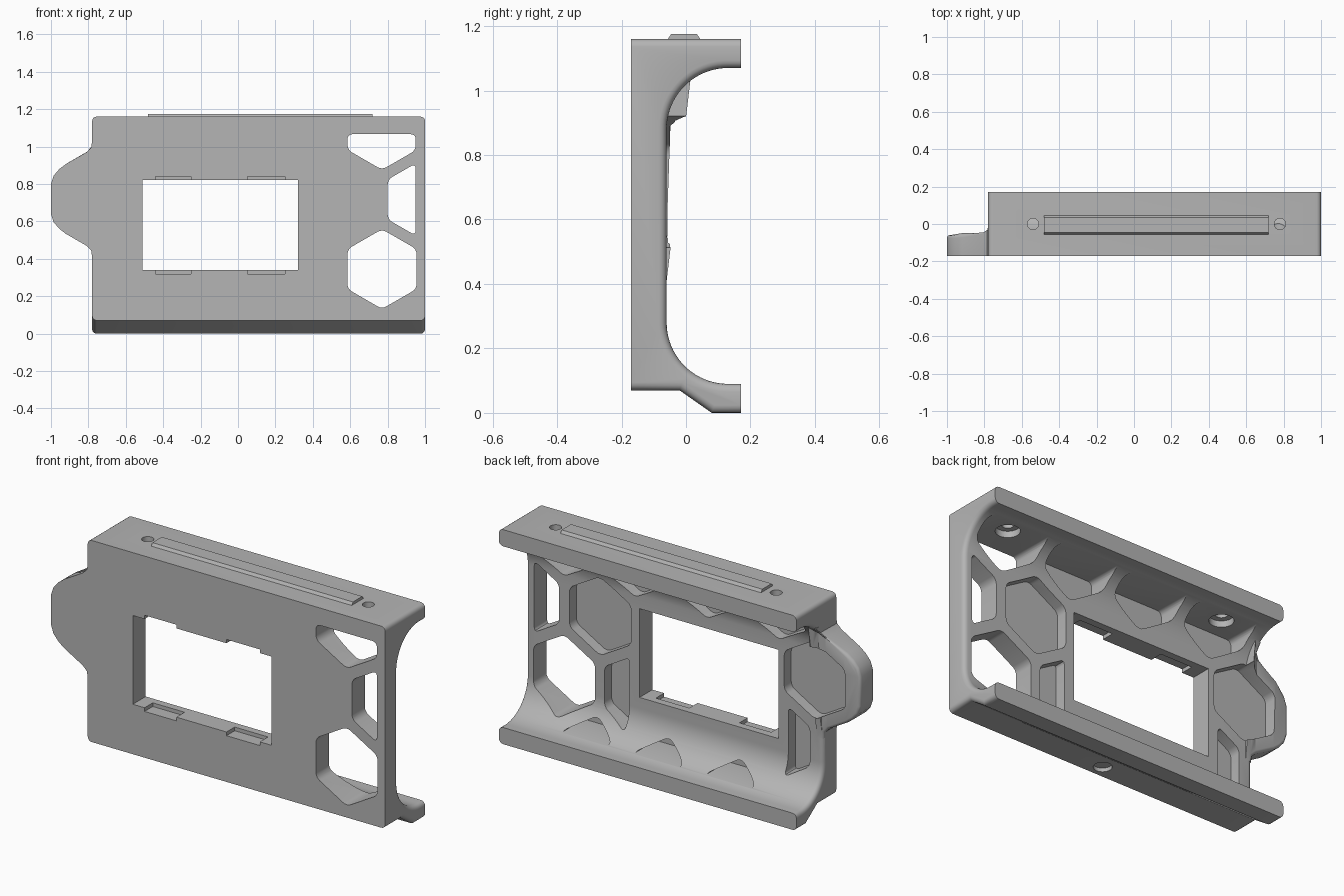
import bpy, bmesh, math

if "Cube" in bpy.data.objects:
    bpy.data.objects.remove(bpy.data.objects["Cube"], do_unlink=True)

grey = bpy.data.materials.new("plain_grey")
grey.use_nodes = True
grey.diffuse_color = (0.46, 0.46, 0.46, 1)
grey.node_tree.nodes["Principled BSDF"].inputs["Base Color"].default_value = (0.46, 0.46, 0.46, 1)

FRONT, BACK, INNER = -0.17, 0.17, -0.06   # plate and shelf depths
R, LOW, HIGH = 0.19, 0.28, 0.88           # inner arc radius and centre heights
ARC_Y = INNER + R


def make(name, bm):
    bmesh.ops.recalc_face_normals(bm, faces=bm.faces)
    mesh = bpy.data.meshes.new(name)
    bm.to_mesh(mesh)
    bm.free()
    mesh.materials.append(grey)
    ob = bpy.data.objects.new(name, mesh)
    bpy.context.collection.objects.link(ob)
    return ob


def prism(pts, axis, a, b, radius=0):
    """Extrude a 2D outline along x or y, optionally rounding its corners."""
    bm = bmesh.new()
    place = (lambda u, v, d: (d, u, v)) if axis == "x" else (lambda u, v, d: (u, d, v))
    ends = [[bm.verts.new(place(u, v, d)) for u, v in pts] for d in (a, b)]
    bm.faces.new(ends[0])
    bm.faces.new(ends[1][::-1])
    for i in range(len(pts)):
        j = (i + 1) % len(pts)
        bm.faces.new((ends[0][i], ends[1][i], ends[1][j], ends[0][j]))
    bmesh.ops.recalc_face_normals(bm, faces=bm.faces)
    if radius:
        bm.edges.ensure_lookup_table()
        long_edges = [bm.edges.get(pair) for pair in zip(*ends)]
        bmesh.ops.bevel(bm, geom=long_edges, offset=radius, segments=4,
                        profile=0.5, affect="EDGES", clamp_overlap=True)
    return bm


def boolean(target, other, operation="DIFFERENCE"):
    other.hide_render = True
    mod = target.modifiers.new("join", "BOOLEAN")
    mod.operation, mod.solver, mod.object = operation, "EXACT", other
    bpy.ops.object.select_all(action="DESELECT")
    bpy.context.view_layer.objects.active = target
    target.select_set(True)
    bpy.ops.object.modifier_apply(modifier=mod.name)
    bpy.data.objects.remove(other, do_unlink=True)


def clip(pts, axis, limit, sign):
    """Keep the part of a polygon where sign * coordinate <= sign * limit."""
    out = []
    for p, q in zip(pts, pts[1:] + pts[:1]):
        dp, dq = sign * (p[axis] - limit), sign * (q[axis] - limit)
        if dp <= 0:
            out.append(p)
        if dp * dq < 0:
            t = dp / (dp - dq)
            out.append((p[0] + t * (q[0] - p[0]), p[1] + t * (q[1] - p[1])))
    return out


def arc(cz, start, end, n=20):
    return [(ARC_Y + R * math.cos(math.radians(start + (end - start) * i / n)),
             cz + R * math.sin(math.radians(start + (end - start) * i / n)))
            for i in range(n + 1)]


# Main C-shaped body with softened end outlines
profile = [(FRONT, 1.16), (FRONT, 0.07), (-0.02, 0.07), (0.08, 0), (BACK, 0), (BACK, 0.09)]
profile += arc(LOW, 270, 180) + arc(HIGH, 180, 90) + [(BACK, 1.07), (BACK, 1.16)]
bm = prism(profile, "x", -0.78, 1)
rim = []
for e in bm.edges:
    p, q = (v.co for v in e.verts)
    flat = any(abs(p.y - y) < 1e-4 and abs(q.y - y) < 1e-4 for y in (FRONT, BACK))
    if abs(p.x - q.x) < 1e-4 and not flat:
        rim.append(e)
bmesh.ops.bevel(bm, geom=rim, offset=0.024, segments=4, profile=0.5, affect="EDGES")
body = make("frame_body", bm)

# Side tab whose back follows the inner curve of the body
half = [(-0.74, 0.31), (-0.78, 0.31), (-0.785, 0.275), (-0.81, 0.25), (-0.92, 0.187),
        (-0.955, 0.16), (-0.985, 0.125), (-1, 0.08)]
outline = [(x, 0.72 + h) for x, h in half] + [(x, 0.72 - h) for x, h in reversed(half)]
bm = prism(outline, "y", FRONT, INNER)
for v in bm.verts:
    if v.co.y > FRONT + 0.01 and v.co.z > HIGH:
        v.co.y = ARC_Y - math.sqrt(R * R - (v.co.z - HIGH) ** 2)
edges = [e for e in bm.edges if all(v.co.y > FRONT + 0.01 for v in e.verts)
         and min(v.co.x for v in e.verts) < -0.781]
bmesh.ops.bevel(bm, geom=edges, offset=0.015, segments=3, profile=0.5, affect="EDGES")
bmesh.ops.triangulate(bm, faces=[f for f in bm.faces if len(f.verts) > 4])
boolean(body, make("side_tab", bm), "UNION")

# Honeycomb of windows (through) and pockets (from the back)
PITCH, HEX, ROW = 0.43, 0.213, 0.372


def cell(x, row, through, *limits):
    z = 0.345 + row * ROW
    pts = [(x + HEX * math.cos(math.radians(60 * i + 30)),
            z + HEX * math.sin(math.radians(60 * i + 30))) for i in range(6)]
    for limit in limits:
        pts = clip(pts, *limit)
    start = -0.3 if through else -0.12
    boolean(body, make("cell_cutter", prism(pts, "y", start, 0.3, 0.025)))


ceiling, floor, right = (1, 1.066, 1), (1, 0.1, -1), (0, 0.95, 1)
cell(0.77, 0, True)
cell(0.985, 1, True, right)
cell(0.77, 2, True, ceiling, right)
cell(0.555, 1, False)
cell(-0.73, 1, False)
cell(0.345, 0, False, (0, 0.38, -1))
cell(-0.515, 0, False, (0, -0.57, 1))
for k in (1, 2, 3):
    cell(0.775 - PITCH * k, 2, False, ceiling)
    cell(0.985 - PITCH * k, -1, False, floor)


# Screen window with shallow clip notches in the front
def box_cut(x0, x1, z0, z1, y0, y1):
    pts = [(x0, z0), (x1, z0), (x1, z1), (x0, z1)]
    boolean(body, make("box_cutter", prism(pts, "y", y0, y1)))


box_cut(-0.51, 0.32, 0.34, 0.82, -0.3, 0.3)
for x0, x1 in ((-0.44, -0.25), (0.05, 0.25)):
    box_cut(x0, x1, 0.32, 0.84, -0.3, -0.1)


# Screw holes: two counterbored in the top, one in the bottom
def drill(x, y, z0, z1, r):
    bm = bmesh.new()
    bmesh.ops.create_cone(bm, cap_ends=True, segments=32, radius1=r, radius2=r, depth=z1 - z0)
    bmesh.ops.translate(bm, verts=bm.verts, vec=(x, y, (z0 + z1) / 2))
    boolean(body, make("drill_cutter", bm))


for x in (-0.54, 0.78):
    drill(x, 0, 0.95, 1.3, 0.03)
    drill(x, 0, 0.95, 1.1, 0.06)
drill(0.11, -0.1, -0.1, 0.09, 0.045)

# Raised rail on the top
rail = make("top_rail", prism([(-0.058, 1.158), (0.046, 1.158), (0.034, 1.175), (-0.046, 1.175)],
                              "x", -0.48, 0.72))

bpy.ops.object.select_all(action="DESELECT")
bpy.context.view_layer.objects.active = body
body.select_set(True)
bpy.ops.object.shade_smooth_by_angle(angle=math.radians(32))
